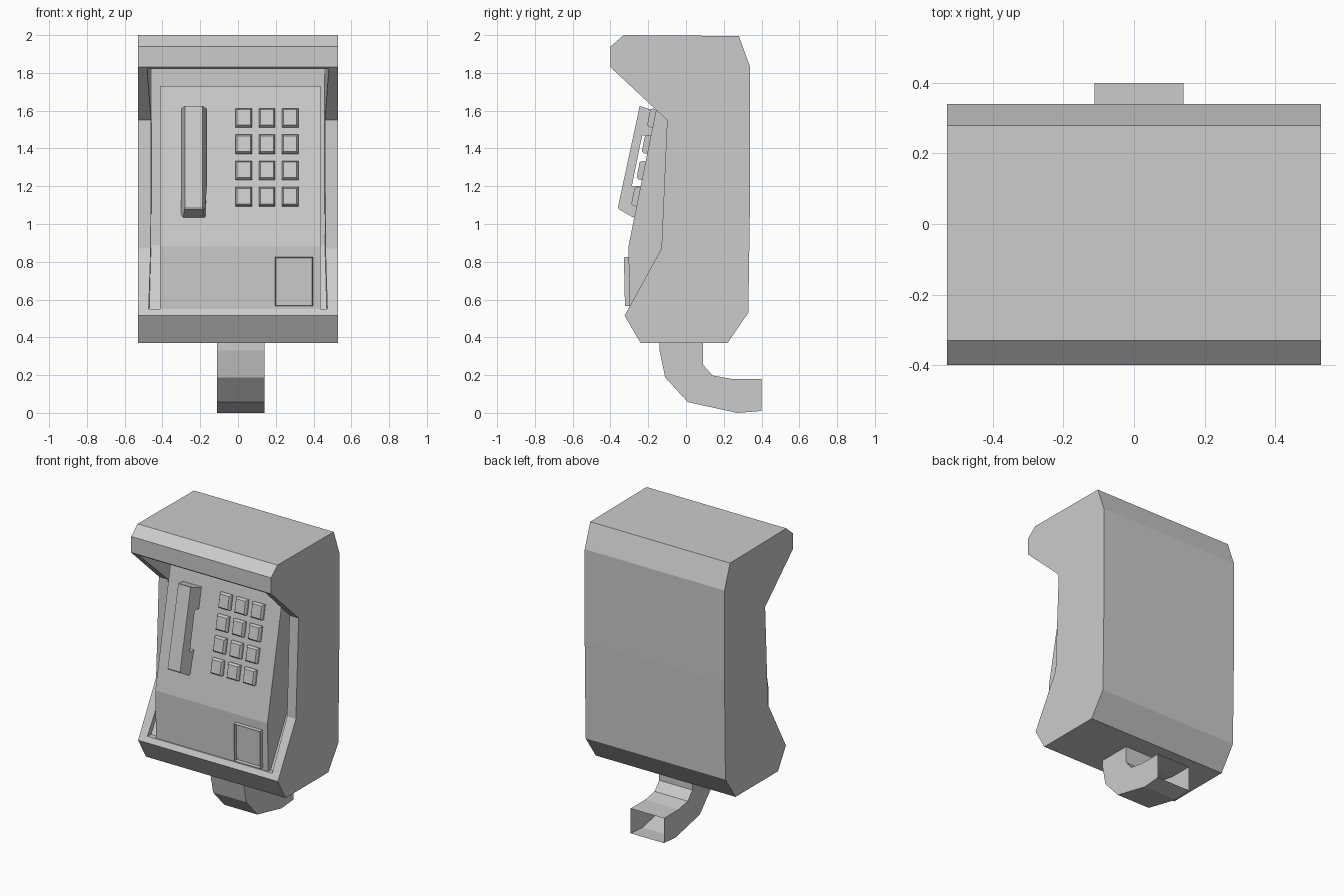
import bpy, bmesh
from mathutils import Vector

if "Cube" in bpy.data.objects:
    bpy.data.objects.remove(bpy.data.objects["Cube"])


def finish(name, bm):
    bmesh.ops.recalc_face_normals(bm, faces=bm.faces)
    me = bpy.data.meshes.new(name)
    bm.to_mesh(me)
    bm.free()
    ob = bpy.data.objects.new(name, me)
    bpy.context.collection.objects.link(ob)
    return ob


def prism(name, profile, x0, x1, caps=True, inset=None, open_edges=()):
    """Extrude a (y, z) profile along x; inset narrows chosen points."""
    bm = bmesh.new()
    inset = inset or {}
    n = len(profile)
    a = [bm.verts.new((x0 + inset.get(i, 0), y, z)) for i, (y, z) in enumerate(profile)]
    b = [bm.verts.new((x1 - inset.get(i, 0), y, z)) for i, (y, z) in enumerate(profile)]
    if caps:
        bm.faces.new(a)
        bm.faces.new(b[::-1])
    for i in range(n):
        if i not in open_edges:
            j = (i + 1) % n
            bm.faces.new((a[i], a[j], b[j], b[i]))
    return finish(name, bm)


def tapered_block(bm, centre, up, w, h, depth, taper):
    """Block standing on a sloped surface; returns its outer face."""
    right = Vector((1, 0, 0))
    up = up.normalized()
    out = up.cross(right) * -1
    if out.y > 0:
        out = -out
    rings = []
    for d, t in ((-0.01, 0), (depth * 0.6, 0), (depth, taper)):
        rings.append([bm.verts.new(centre + right * sx * (w / 2 - t) + up * sz * (h / 2 - t) + out * d)
                      for sx, sz in ((-1, -1), (1, -1), (1, 1), (-1, 1))])
    bm.faces.new(rings[0][::-1])
    for lo, hi in zip(rings, rings[1:]):
        for i in range(4):
            j = (i + 1) % 4
            bm.faces.new((lo[i], lo[j], hi[j], hi[i]))
    return bm.faces.new(rings[-1]), out


# Outer shell with hood
shell = prism("shell", [(-0.40, 1.94), (-0.33, 2.0), (0.28, 1.995), (0.34, 1.83), (0.34, 1.2),
                        (0.33, 0.53), (0.22, 0.37), (-0.24, 0.37), (-0.325, 0.515),
                        (-0.13, 0.87), (-0.10, 1.55), (-0.40, 1.83)], -0.53, 0.53)

# Recess cut into the front of the shell
cutter = prism("recess_cutter", [(-0.45, 0.55), (-0.27, 0.55), (-0.085, 0.89), (-0.055, 1.55),
                                 (-0.055, 1.82), (-0.45, 1.82)], -0.485, 0.485,
               inset={1: 0.015, 2: 0.025, 3: 0.028, 4: 0.028})
mod = shell.modifiers.new("recess", 'BOOLEAN')
mod.object = cutter
mod.operation = 'DIFFERENCE'
mod.solver = 'EXACT'
bpy.context.view_layer.objects.active = shell
bpy.ops.object.modifier_apply(modifier=mod.name)
bpy.data.objects.remove(cutter)

# Control panel standing in the recess
prism("control_panel", [(-0.298, 0.548), (-0.305, 0.88), (-0.133, 1.73), (-0.04, 1.73),
                        (-0.04, 1.5), (-0.07, 0.88), (-0.25, 0.548)], -0.413, 0.437)

# Handset with ear and mouth pieces
prism("handset", [(-0.245, 1.625), (-0.36, 1.09), (-0.355, 1.078), (-0.28, 1.035),
                  (-0.262, 1.05), (-0.235, 1.2), (-0.287, 1.2), (-0.232, 1.47),
                  (-0.182, 1.46), (-0.157, 1.6), (-0.20, 1.61)], -0.303, -0.165,
      inset={0: 0.022, 1: 0.022, 2: 0.02, 3: 0.012})

# Keypad of twelve buttons
slope = Vector((0, 0.172, 0.85))
bm = bmesh.new()
for row in range(4):
    z = 1.142 + row * 0.139
    y = -0.305 + (z - 0.88) * slope.y / slope.z
    for col in range(3):
        tapered_block(bm, Vector((0.03 + col * 0.123, y, z)), slope, 0.086, 0.10, 0.03, 0.008)
finish("keypad", bm)

# Coin return tray with sunken opening
bm = bmesh.new()
face, out = tapered_block(bm, Vector((0.297, -0.301, 0.695)), Vector((0, -0.007, 0.332)),
                          0.20, 0.26, 0.025, 0.002)
bmesh.ops.inset_region(bm, faces=[face], thickness=0.026)
bmesh.ops.inset_region(bm, faces=[face], thickness=0.004)
bmesh.ops.translate(bm, verts=face.verts, vec=-out * 0.022)
finish("coin_return", bm)

# Bent support arm, an open-ended tube
prism("support_arm", [(-0.14, 0.375), (-0.14, 0.33), (-0.11, 0.187), (0.01, 0.057), (0.27, 0.0),
                      (0.40, 0.01), (0.40, 0.18), (0.24, 0.18), (0.14, 0.198), (0.09, 0.255),
                      (0.09, 0.375)], -0.112, 0.14, open_edges=(5, 10))
